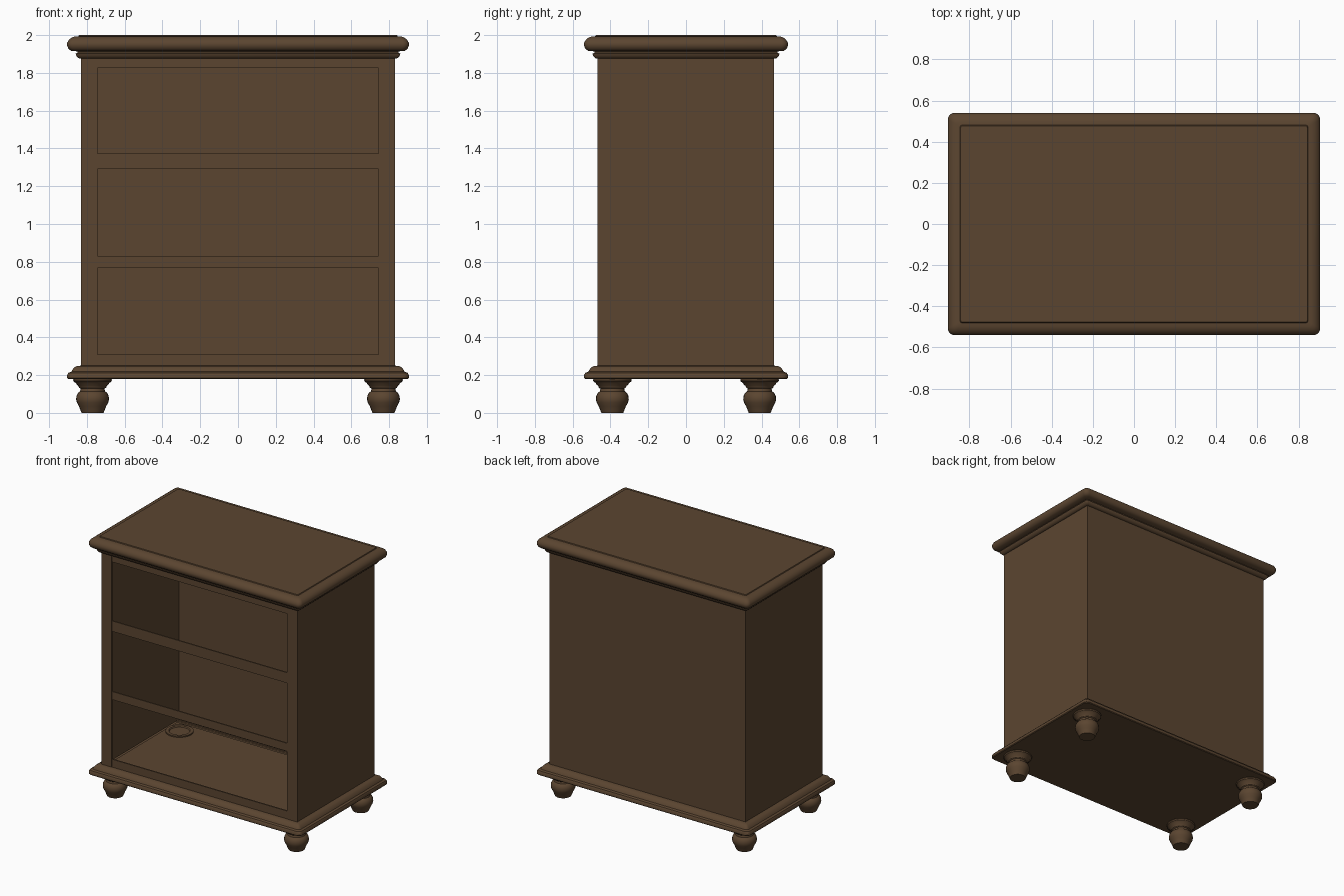
import bpy, bmesh, math
from mathutils import Vector

if "Cube" in bpy.data.objects:
    bpy.data.objects.remove(bpy.data.objects["Cube"], do_unlink=True)

wood = bpy.data.materials.new("brown_wood")
wood.use_nodes = True
colour = (0.105, 0.060, 0.030, 1)
wood.diffuse_color = colour
wood.node_tree.nodes["Principled BSDF"].inputs["Base Color"].default_value = colour


def finish(bm, name, smooth=False):
    """Turn a bmesh into a wooden object."""
    bmesh.ops.recalc_face_normals(bm, faces=bm.faces)
    mesh = bpy.data.meshes.new(name)
    bm.to_mesh(mesh)
    bm.free()
    mesh.materials.append(wood)
    obj = bpy.data.objects.new(name, mesh)
    bpy.context.collection.objects.link(obj)
    if smooth:
        bpy.ops.object.select_all(action="DESELECT")
        obj.select_set(True)
        bpy.context.view_layer.objects.active = obj
        bpy.ops.object.shade_smooth_by_angle(angle=math.radians(35))
    return obj


def box(name, low, high):
    bm = bmesh.new()
    bmesh.ops.create_cube(bm, size=1)
    low, high = Vector(low), Vector(high)
    for v in bm.verts:
        v.co = (low + high) / 2 + v.co * (high - low)
    return finish(bm, name)


def loft(bm, rings, cap_bottom=True, cap_top=True):
    """Skin a stack of equal-length closed rings."""
    rows = [[bm.verts.new(p) for p in ring] for ring in rings]
    n = len(rows[0])
    for a, b in zip(rows, rows[1:]):
        for i in range(n):
            j = (i + 1) % n
            bm.faces.new((a[i], a[j], b[j], b[i]))
    if cap_bottom:
        bm.faces.new(rows[0][::-1])
    if cap_top:
        bm.faces.new(rows[-1])


def rounded_rect(hx, hy, z, r, steps=4):
    points = []
    for q, (sx, sy) in enumerate([(1, 1), (-1, 1), (-1, -1), (1, -1)]):
        for k in range(steps + 1):
            a = math.pi / 2 * (q + k / steps)
            points.append((sx * (hx - r) + r * math.cos(a),
                           sy * (hy - r) + r * math.sin(a), z))
    return points


def moulding(name, profile, cap_top):
    """Profile pairs are (overhang beyond the carcass, height)."""
    bm = bmesh.new()
    loft(bm, [rounded_rect(HX + d, HY + d, z, max(0.008, d * 0.45))
              for d, z in profile], True, cap_top)
    return finish(bm, name, True)


# Carcass size
HX, HY, T = 0.832, 0.467, 0.01
LOW, HIGH = 0.24, 1.885

# Moulded top and hollow plinth
moulding("moulded_top", [
    (0.004, 1.875), (0.015, 1.879), (0.024, 1.89), (0.028, 1.902),
    (0.018, 1.906), (0.018, 1.914), (0.052, 1.917), (0.066, 1.928),
    (0.073, 1.945), (0.072, 1.96), (0.063, 1.976), (0.047, 1.988),
    (0.03, 1.993), (0.013, 1.994), (0.01, 2.0)], True)
moulding("plinth_moulding", [
    (0.068, 0.18), (0.073, 0.185), (0.073, 0.2), (0.066, 0.212),
    (0.05, 0.218), (0.046, 0.226), (0.036, 0.24), (0.022, 0.248),
    (-0.002, 0.25)], False)
box("inner_floor", (-HX - 0.04, -HY - 0.04, 0.181), (HX + 0.04, HY + 0.04, 0.188))

# Thin side and back panels
for side, s in (("left", 1), ("right", -1)):
    xs = sorted((s * HX, s * (HX - T)))
    box(side + "_panel", (xs[0], -HY, LOW), (xs[1], HY, HIGH))
    xs = sorted((s * HX, s * 0.745))
    box(side + "_stile", (xs[0], -HY - 0.002, LOW), (xs[1], -HY + T, HIGH))
box("back_panel", (-HX, HY - T, LOW), (HX, HY, HIGH))

# Front rails around the three open bays
for name, z0, z1 in (("bottom_rail", LOW, 0.31), ("lower_rail", 0.768, 0.83),
                     ("upper_rail", 1.292, 1.372), ("top_rail", 1.825, HIGH)):
    box(name, (-0.75, -HY, z0), (0.75, -HY + T, z1))

# Turned bun feet, with a collar standing up through the floor
foot_profile = [
    (0.058, 0.0), (0.064, 0.015), (0.072, 0.035), (0.083, 0.055),
    (0.087, 0.072), (0.085, 0.09), (0.077, 0.106), (0.066, 0.114),
    (0.063, 0.128), (0.072, 0.134), (0.075, 0.143), (0.084, 0.15),
    (0.088, 0.158), (0.1, 0.166), (0.103, 0.175), (0.098, 0.182),
    (0.098, 0.197), (0.075, 0.197), (0.07, 0.189)]
for end, sy in (("front", -1), ("back", 1)):
    for side, sx in (("left", 1), ("right", -1)):
        bm = bmesh.new()
        loft(bm, [[(sx * 0.77 + r * math.cos(math.tau * i / 24),
                    sy * 0.39 + r * math.sin(math.tau * i / 24), z)
                   for i in range(24)] for r, z in foot_profile])
        finish(bm, f"{end}_{side}_foot", True)
